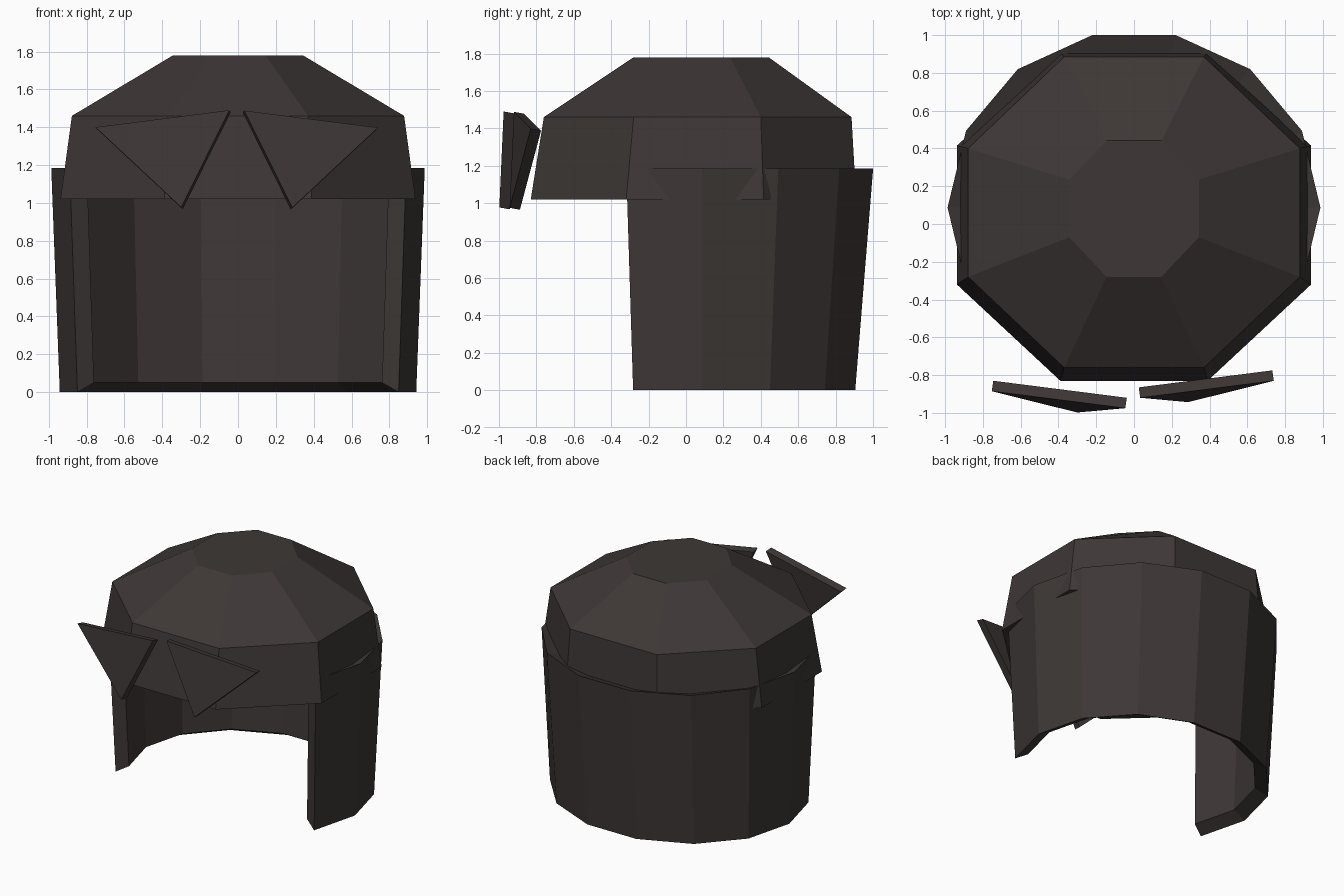
import bpy
import bmesh
import math

if "Cube" in bpy.data.objects:
    bpy.data.objects.remove(bpy.data.objects["Cube"])

hair = bpy.data.materials.new("dark brown hair")
hair.diffuse_color = (0.047, 0.039, 0.037, 1)
hair.use_nodes = True
hair.node_tree.nodes["Principled BSDF"].inputs["Base Color"].default_value = hair.diffuse_color


def make(name, verts, faces):
    bm = bmesh.new()
    vs = [bm.verts.new(v) for v in verts]
    for f in faces:
        bm.faces.new([vs[i] for i in f])
    bmesh.ops.recalc_face_normals(bm, faces=bm.faces)
    mesh = bpy.data.meshes.new(name)
    bm.to_mesh(mesh)
    bm.free()
    mesh.materials.append(hair)
    obj = bpy.data.objects.new(name, mesh)
    bpy.context.collection.objects.link(obj)
    return obj


def octagon(xs, xl, y_front, yf, yb, y_back, z):
    """Eight-sided ring: short/long half widths and four depths."""
    half = [(xs, y_front), (xl, yf), (xl, yb), (xs, y_back)]
    return [(x, y, z) for x, y in half] + [(-x, y, z) for x, y in reversed(half)]


# Faceted crown: three stacked octagons
rings = [
    octagon(0.39, 0.938, -0.83, -0.32, 0.415, 0.91, 1.02),
    octagon(0.37, 0.878, -0.76, -0.28, 0.40, 0.885, 1.46),
    octagon(0.145, 0.343, -0.28, -0.07, 0.235, 0.442, 1.78),
]
verts = [v for r in rings for v in r]
faces = [tuple(range(8)), tuple(range(16, 24))]
for r in (0, 8):
    for i in range(8):
        j = (i + 1) % 8
        faces.append((r + i, r + j, r + 8 + j, r + 8 + i))
make("hair_crown", verts, faces)

# Back curtain: ten sides of a fourteen-sided flared tube, open at the front
STEPS = 14
# (x radius, y radius, y centre, z): outer bottom, outer top, inner top, inner bottom
profile = [
    (0.942, 0.843, 0.083, 0.0),
    (0.987, 0.937, 0.087, 1.185),
    (0.885, 0.835, 0.087, 1.15),
    (0.845, 0.755, 0.083, 0.05),
]
cols = []
for k in range(-1, 9):
    a = k * 2 * math.pi / STEPS
    cols.append([(rx * math.cos(a), cy + ry * math.sin(a), z)
                 for rx, ry, cy, z in profile])
verts = [v for c in cols for v in c]
n = len(cols)
faces = [(0, 1, 2, 3), tuple(4 * (n - 1) + i for i in range(4))]
for c in range(n - 1):
    for i in range(4):
        j = (i + 1) % 4
        faces.append((4 * c + i, 4 * c + j, 4 * c + 4 + j, 4 * c + 4 + i))
make("hair_back", verts, faces)

# Two triangular fringe plates, mirrored with a small shift
front = [(-0.753, -0.885, 1.40), (-0.046, -0.975, 1.49), (-0.30, -0.998, 0.977)]
back = [(x + 0.008, y + 0.055, z - 0.01) for x, y, z in front]
plate = front + back
prism = [(0, 1, 2), (3, 4, 5), (0, 1, 4, 3), (1, 2, 5, 4), (2, 0, 3, 5)]
make("left_fringe", plate, prism)
make("right_fringe", [(-x - 0.013, y + 0.055, z - 0.002) for x, y, z in plate], prism)
